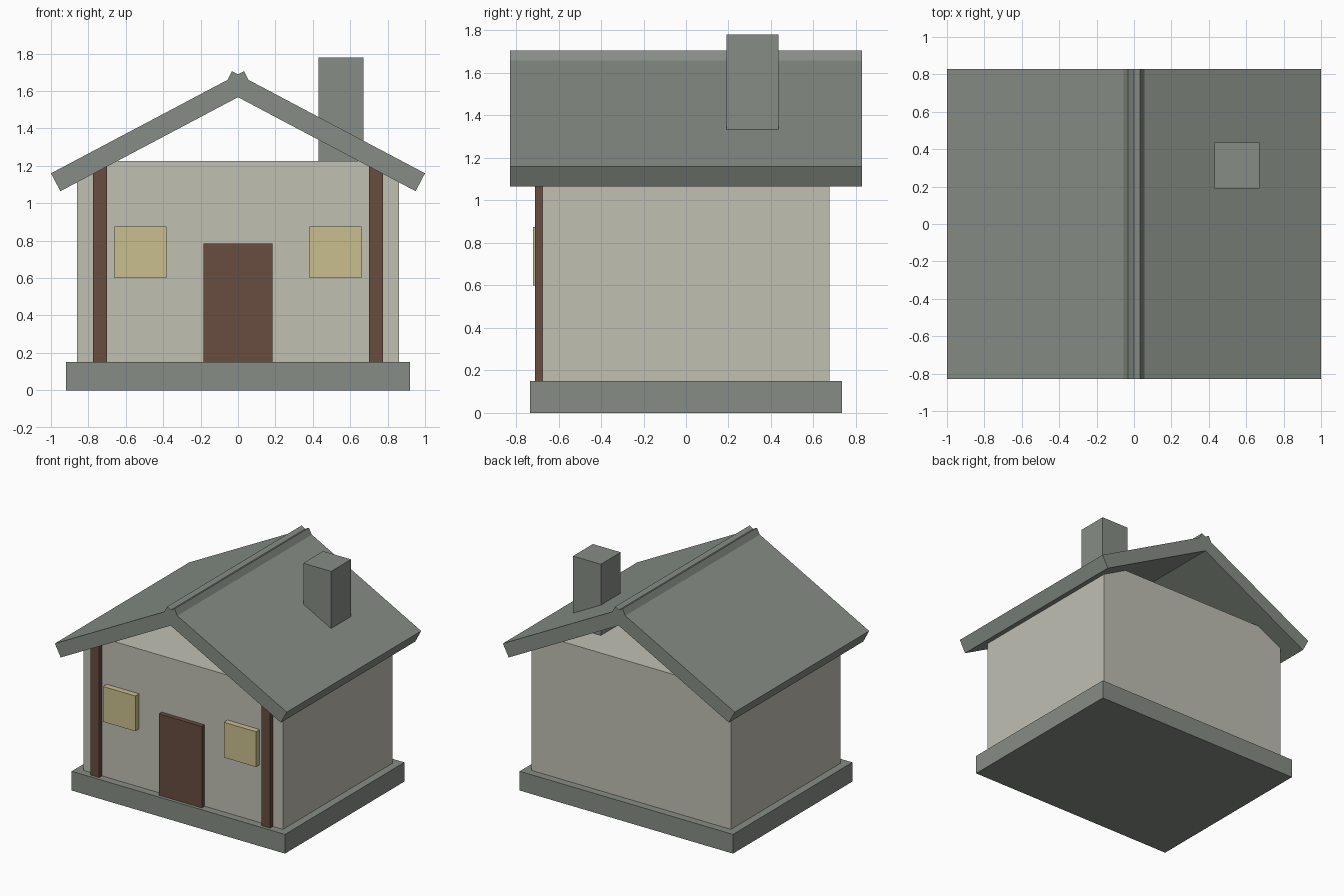
import bpy
from math import atan2, sin, cos
from mathutils import Vector

cube = bpy.data.objects.get("Cube")
if cube:
    bpy.data.objects.remove(cube, do_unlink=True)


def material(name, rgb):
    mat = bpy.data.materials.new(name)
    mat.use_nodes = True
    color = (*rgb, 1.0)
    mat.diffuse_color = color
    mat.node_tree.nodes["Principled BSDF"].inputs["Base Color"].default_value = color
    return mat


stone = material("grey_stone", (0.24, 0.27, 0.235))
plaster = material("cream_plaster", (0.53, 0.525, 0.45))
wood = material("dark_brown_wood", (0.138, 0.074, 0.051))
glass = material("warm_yellow_glass", (0.585, 0.515, 0.27))


def box(name, low, high, mat):
    """Box spanning two opposite corners."""
    low, high = Vector(low), Vector(high)
    bpy.ops.mesh.primitive_cube_add(size=1, location=(low + high) / 2)
    obj = bpy.context.object
    obj.name = name
    obj.scale = high - low
    bpy.ops.object.transform_apply(location=False, rotation=False, scale=True)
    obj.data.materials.append(mat)
    return obj


# Foundation, walls and chimney
box("foundation", (-0.92, -0.735, 0), (0.92, 0.735, 0.15), stone)
box("walls", (-0.86, -0.675, 0.15), (0.86, 0.675, 1.225), plaster)
box("chimney", (0.43, 0.19, 1.18), (0.67, 0.435, 1.78), stone)

# Door
box("door", (-0.185, -0.71, 0.15), (0.185, -0.66, 0.785), wood)

# Roof slabs cross at the ridge; posts and windows repeat on each side
eave, ridge = Vector((1.0, 0, 1.16)), Vector((-0.032, 0, 1.706))
thickness = 0.108
pitch = atan2(ridge.z - eave.z, eave.x - ridge.x)
inward = Vector((-sin(pitch), 0, -cos(pitch)))
center = (eave + ridge) / 2 + inward * thickness / 2
half = Vector(((eave - ridge).length / 2, 0.828, thickness / 2))

for side, sign in (("left", 1), ("right", -1)):
    slab = box("roof_slab_" + side, -half, half, stone)
    slab.location = (sign * center.x, 0, center.z)
    slab.rotation_euler.y = sign * pitch

    x0, x1 = sorted((sign * 0.70, sign * 0.775))
    box("front_post_" + side, (x0, -0.71, 0.15), (x1, -0.64, 1.2), wood)

    x0, x1 = sorted((sign * 0.382, sign * 0.66))
    box("window_" + side, (x0, -0.72, 0.6), (x1, -0.66, 0.875), glass)
